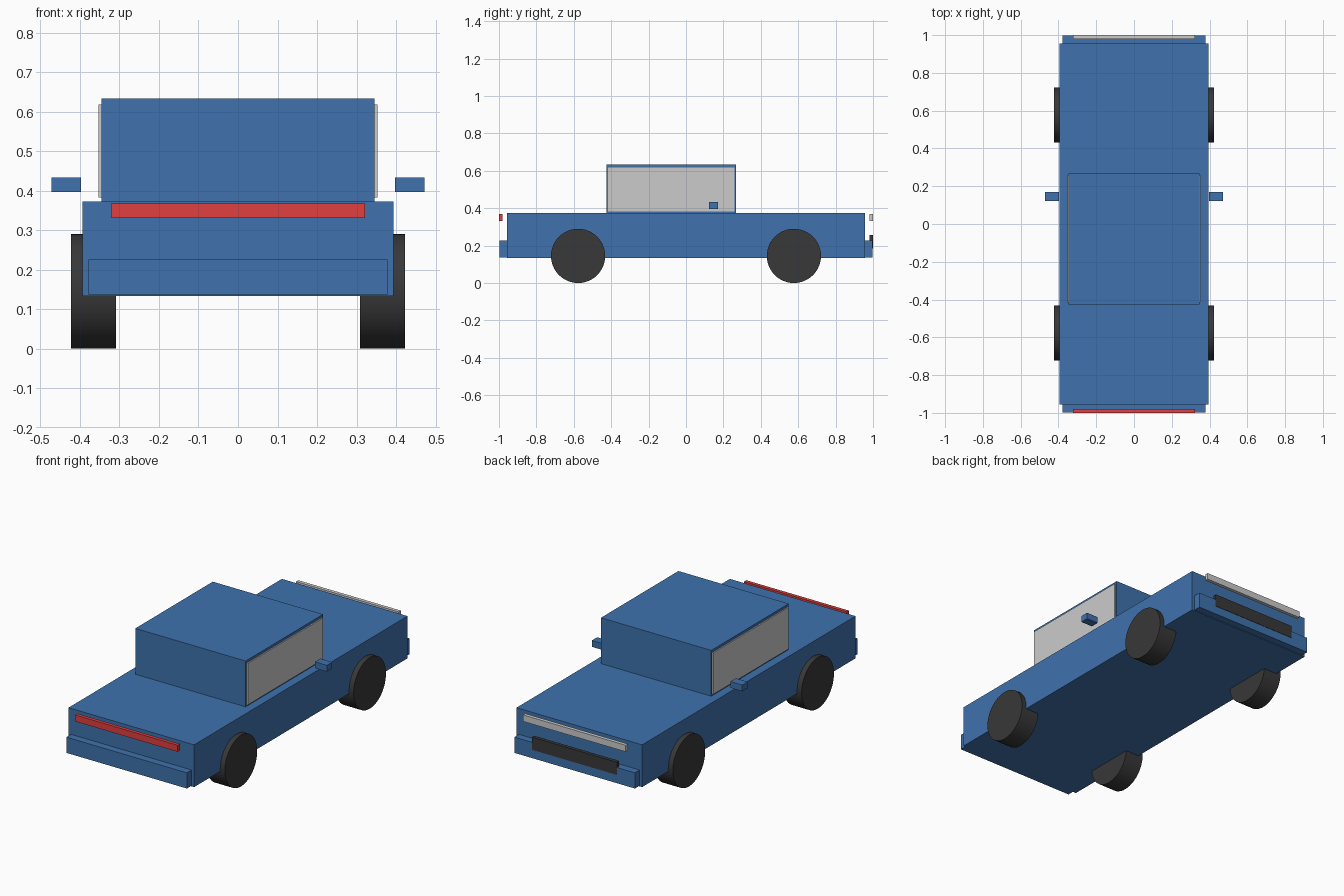
import bpy
import math

if "Cube" in bpy.data.objects:
    bpy.data.objects.remove(bpy.data.objects["Cube"])


def material(name, r, g, b):
    m = bpy.data.materials.new(name)
    m.diffuse_color = (r, g, b, 1)
    m.use_nodes = True
    m.node_tree.nodes["Principled BSDF"].inputs["Base Color"].default_value = m.diffuse_color
    return m


BLUE = material("blue_paint", 0.05, 0.17, 0.42)
RED = material("red_lens", 0.75, 0.05, 0.05)
DARK = material("dark_rubber", 0.04, 0.04, 0.04)
PALE = material("pale_glass", 0.68, 0.70, 0.70)


def box(name, x, y, z, mat):
    """Box spanning the given (min, max) ranges."""
    spans = (x, y, z)
    bpy.ops.mesh.primitive_cube_add(size=1, location=[(a + b) / 2 for a, b in spans])
    ob = bpy.context.object
    ob.name = name
    ob.scale = [b - a for a, b in spans]
    bpy.ops.object.transform_apply(location=False, rotation=False, scale=True)
    ob.data.materials.append(mat)
    return ob


def wheel(name, x, y):
    bpy.ops.mesh.primitive_cylinder_add(vertices=48, radius=0.145, depth=0.114,
                                        location=(x, y, 0.145),
                                        rotation=(0, math.pi / 2, 0))
    ob = bpy.context.object
    ob.name = name
    ob.data.materials.append(DARK)
    bpy.ops.object.shade_smooth_by_angle(angle=math.radians(30))


# Lower body and cabin
box("body", (-0.394, 0.394), (-0.956, 0.956), (0.133, 0.373), BLUE)
box("cabin", (-0.346, 0.346), (-0.426, 0.268), (0.373, 0.633), BLUE)

# Bumpers
box("bumper_minus_y", (-0.378, 0.378), (-0.998, -0.95), (0.137, 0.226), BLUE)
box("bumper_plus_y", (-0.378, 0.378), (0.95, 0.998), (0.137, 0.226), BLUE)

# Light bars standing just off the body, and the grille
box("red_light_bar", (-0.322, 0.322), (-1.0, -0.98), (0.331, 0.368), RED)
box("pale_light_bar", (-0.322, 0.322), (0.98, 1.0), (0.331, 0.368), PALE)
box("grille", (-0.266, 0.266), (0.98, 1.0), (0.185, 0.257), DARK)

# Side windows, mirrors and wheels
for side, s in (("left", -1), ("right", 1)):
    box("window_" + side, sorted((s * 0.336, s * 0.353)), (-0.416, 0.259), (0.382, 0.618), PALE)
    box("mirror_" + side, sorted((s * 0.398, s * 0.472)), (0.122, 0.170), (0.397, 0.433), BLUE)
    for end, y in (("minus_y", -0.577), ("plus_y", 0.577)):
        wheel("wheel_%s_%s" % (side, end), s * 0.366, y)
